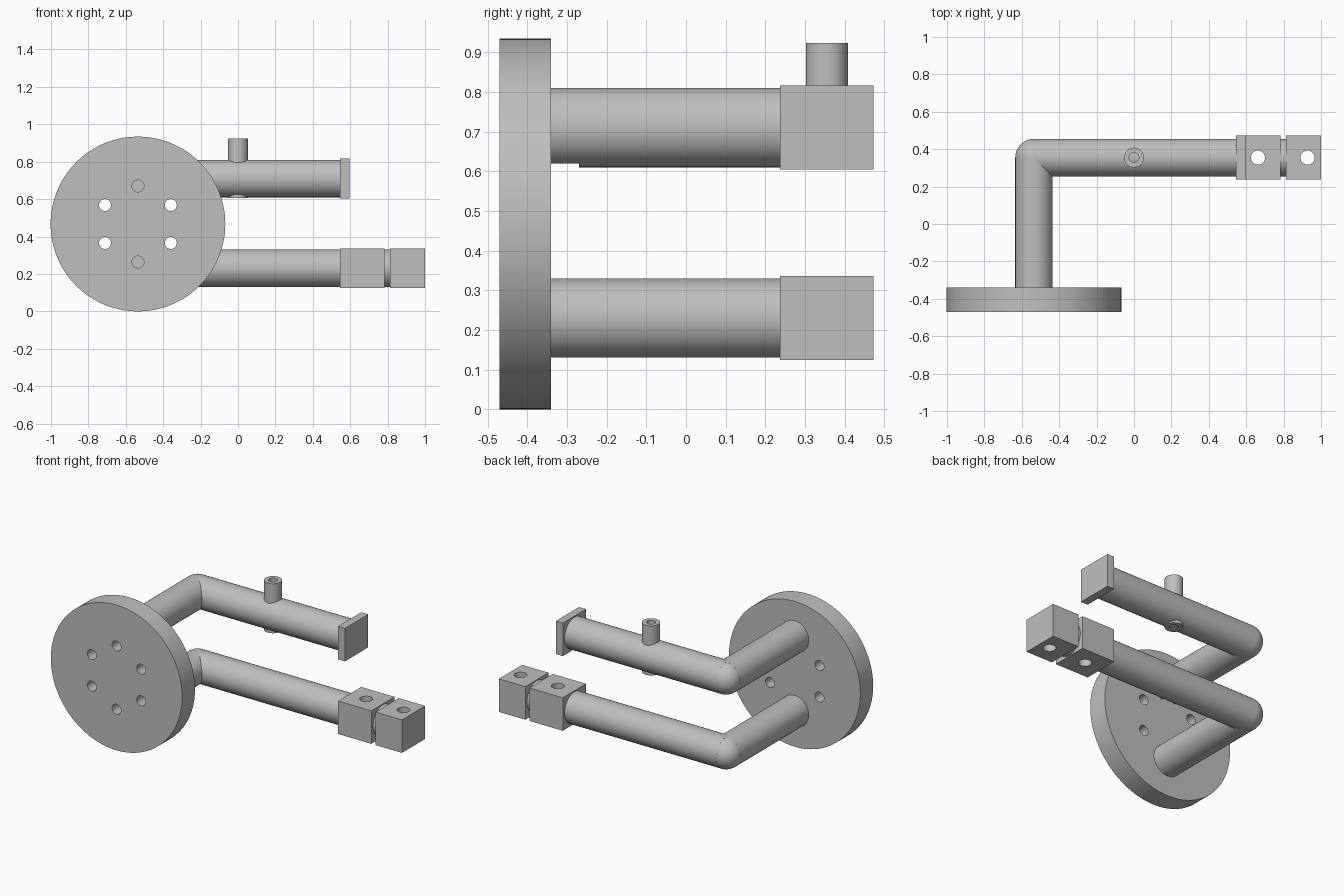
import bpy
import math
from mathutils import Vector

cube = bpy.data.objects.get("Cube")
if cube:
    bpy.data.objects.remove(cube, do_unlink=True)

steel = bpy.data.materials.new("grey_steel")
steel.use_nodes = True
grey = (0.52, 0.52, 0.52, 1)
steel.diffuse_color = grey
steel.node_tree.nodes["Principled BSDF"].inputs["Base Color"].default_value = grey

DISC_X, DISC_Z, DISC_R = -0.535, 0.467, 0.467
BACK, REAR = -0.34, 0.355      # rear face of the disc, centre line of the arms
TUBE_R, ARM_END = 0.1, 0.56
UPPER_Z, LOWER_Z = 0.71, 0.23


def rod(name, start, end, radius, sides=64):
    """Solid cylinder between two points."""
    a, b = Vector(start), Vector(end)
    bpy.ops.mesh.primitive_cylinder_add(vertices=sides, radius=radius,
                                        depth=(b - a).length, location=(a + b) / 2)
    ob = bpy.context.object
    ob.name = name
    ob.rotation_euler = (b - a).to_track_quat("Z", "Y").to_euler()
    ob.data.materials.append(steel)
    return ob


def block(name, x0, x1, z):
    """Rectangular clamp block centred on an arm."""
    bpy.ops.mesh.primitive_cube_add(size=1, location=((x0 + x1) / 2, REAR, z))
    ob = bpy.context.object
    ob.name = name
    ob.scale = (x1 - x0, 0.236, 0.212)
    bpy.ops.object.transform_apply(location=False, rotation=False, scale=True)
    ob.data.materials.append(steel)
    return ob


def drill(target, start, end, radius):
    """Cut a round hole, then discard the cutter."""
    cutter = rod("cutter", start, end, radius, 32)
    mod = target.modifiers.new("hole", "BOOLEAN")
    mod.operation = "DIFFERENCE"
    mod.solver = "EXACT"
    mod.object = cutter
    bpy.ops.object.select_all(action="DESELECT")
    bpy.context.view_layer.objects.active = target
    target.select_set(True)
    bpy.ops.object.modifier_apply(modifier=mod.name)
    bpy.data.objects.remove(cutter, do_unlink=True)


def smooth(ob):
    bpy.ops.object.select_all(action="DESELECT")
    bpy.context.view_layer.objects.active = ob
    ob.select_set(True)
    bpy.ops.object.shade_smooth_by_angle(angle=math.radians(30))


parts = []

# Mounting disc with a ring of six bolt holes
disc = rod("mounting_disc", (DISC_X, -0.47, DISC_Z), (DISC_X, BACK, DISC_Z), DISC_R, 128)
for i in range(6):
    angle = math.radians(30 + 60 * i)
    x = DISC_X + 0.203 * math.cos(angle)
    z = DISC_Z + 0.203 * math.sin(angle)
    drill(disc, (x, -0.6, z), (x, -0.2, z), 0.032)
parts.append(disc)

# Bent tubes: leg, rounded elbow, arm
for label, z, hole_z, end in (("upper", UPPER_Z, DISC_Z + 0.203, ARM_END),
                              ("lower", LOWER_Z, DISC_Z - 0.203, 0.9)):
    leg = rod(label + "_leg", (DISC_X, BACK, z), (DISC_X, REAR, z), TUBE_R)
    # Bolt head pocket at the foot of the leg
    drill(leg, (DISC_X, BACK - 0.05, hole_z), (DISC_X, -0.27, hole_z), 0.066)
    arm = rod(label + "_arm", (DISC_X, REAR, z), (end, REAR, z), TUBE_R)
    if label == "lower":
        for x in (0.663, 0.928):
            drill(arm, (x, REAR, 0), (x, REAR, 0.5), 0.038)
    bpy.ops.mesh.primitive_uv_sphere_add(segments=64, ring_count=32, radius=TUBE_R - 0.0003,
                                         location=(DISC_X, REAR, z))
    elbow = bpy.context.object
    elbow.name = label + "_elbow"
    elbow.data.materials.append(steel)
    parts += [leg, arm, elbow]

# Hollow boss through the upper arm
boss = rod("boss", (0, REAR, 0.605), (0, REAR, 0.923), 0.053)
drill(boss, (0, REAR, 0.5), (0, REAR, 1), 0.026)
parts.append(boss)

# End plate and the two drilled clamp blocks
parts.append(block("end_plate", 0.545, 0.595, UPPER_Z))
for name, x0, x1, hole_x in (("inner_block", 0.545, 0.782, 0.663),
                             ("outer_block", 0.812, 1.0, 0.928)):
    clamp = block(name, x0, x1, LOWER_Z)
    drill(clamp, (hole_x, REAR, 0), (hole_x, REAR, 0.5), 0.038)
    parts.append(clamp)

for part in parts:
    smooth(part)
